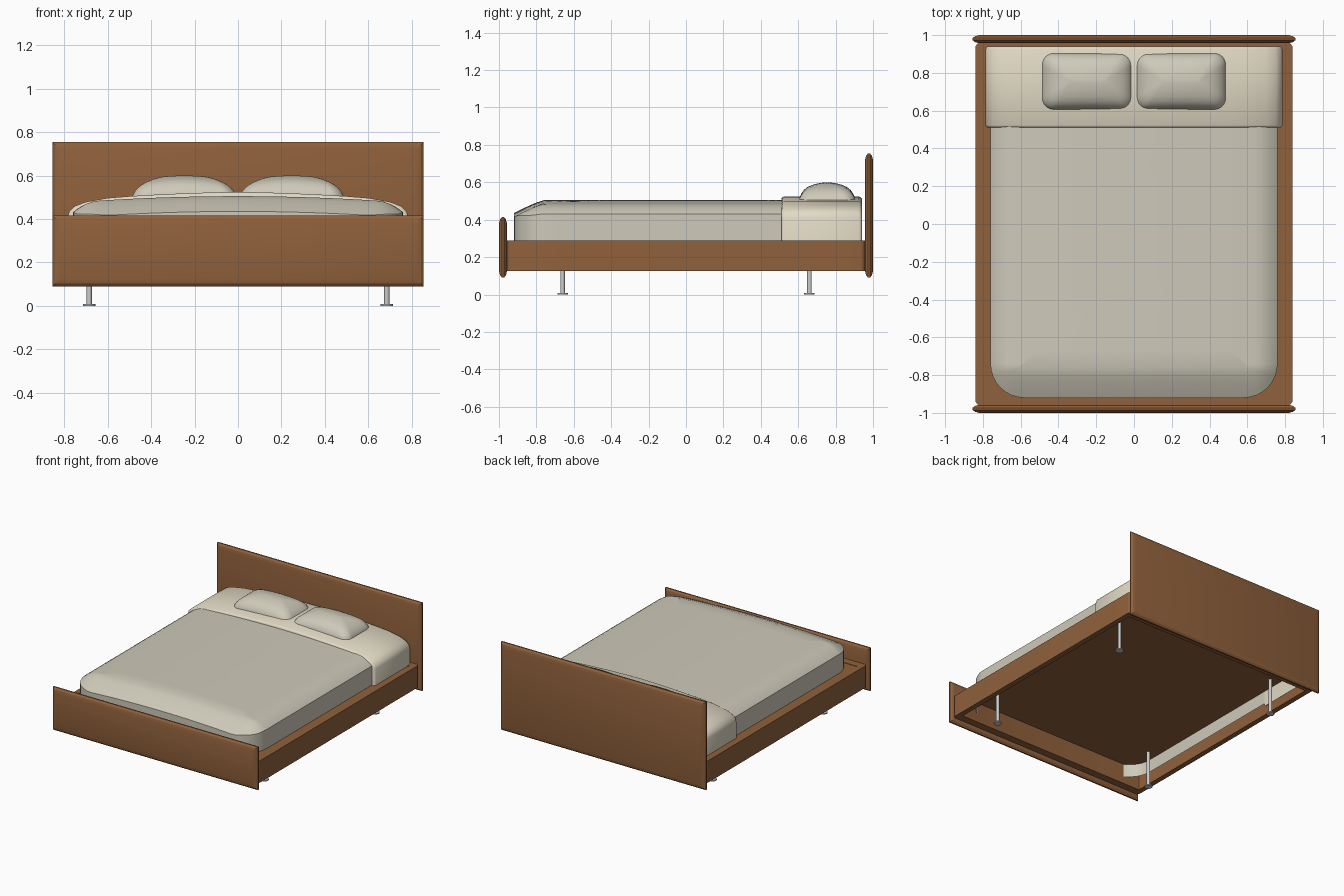
import bpy, bmesh
from math import sin, cos, pi, radians
from mathutils import Vector

if "Cube" in bpy.data.objects:
    bpy.data.objects.remove(bpy.data.objects["Cube"])


def material(name, rgb):
    m = bpy.data.materials.new(name)
    m.diffuse_color = (*rgb, 1)
    m.use_nodes = True
    m.node_tree.nodes["Principled BSDF"].inputs["Base Color"].default_value = m.diffuse_color
    return m


WOOD = material("wood", (0.28, 0.12, 0.045))
SHEET = material("sheet", (0.62, 0.59, 0.49))
CREAM = material("cream", (0.76, 0.70, 0.56))


def outline(x0, x1, y0, y1, r_back, r_front, arc=8, sub=10):
    """Rounded rectangle as a counter-clockwise list of (x, y)."""
    arcs = []
    for i, (x, y, r) in enumerate([(x1, y1, r_back), (x0, y1, r_back),
                                   (x0, y0, r_front), (x1, y0, r_front)]):
        sx, sy = (1 if x == x1 else -1), (1 if y == y1 else -1)
        arcs.append([Vector((x - sx * r + r * cos(a), y - sy * r + r * sin(a)))
                     for a in [(i + k / arc) * pi / 2 for k in range(arc + 1)]])
    pts = []
    for i, a in enumerate(arcs):
        nxt = arcs[(i + 1) % 4][0]
        pts += a + [a[-1].lerp(nxt, k / sub) for k in range(1, sub)]
    return pts


def loft(name, rings, mat, caps=(True, True), closed=False, angle=35):
    """Skin a series of equal closed rings."""
    bm = bmesh.new()
    rows = [[bm.verts.new(p) for p in ring] for ring in rings]
    pairs = list(zip(rows, rows[1:])) + ([(rows[-1], rows[0])] if closed else [])
    for a, b in pairs:
        n = len(a)
        for i in range(n):
            j = (i + 1) % n
            bm.faces.new((a[i], a[j], b[j], b[i]))
    if not closed:
        if caps[0]:
            bm.faces.new(rows[0][::-1])
        if caps[1]:
            bm.faces.new(rows[-1])
    bmesh.ops.recalc_face_normals(bm, faces=bm.faces)
    me = bpy.data.meshes.new(name)
    bm.to_mesh(me)
    bm.free()
    ob = bpy.data.objects.new(name, me)
    bpy.context.collection.objects.link(ob)
    if mat:
        me.materials.append(mat)
    bpy.ops.object.select_all(action='DESELECT')
    ob.select_set(True)
    bpy.context.view_layer.objects.active = ob
    bpy.ops.object.shade_smooth_by_angle(angle=radians(angle))
    return ob


# Headboard and footboard: upright panels with tapered edges
def board(name, y, z0, z1):
    half = [(0.035, 0.0215), (0.012, 0.015), (0.0, 0.005)]
    prof = [(d, -t) for d, t in half] + [(d, t) for d, t in half[::-1]]
    rings = [[(sx * (0.855 - d), y + t, z)
              for sx, z in ((-1, z0 + d), (1, z0 + d), (1, z1 - d), (-1, z1 - d))]
             for d, t in prof]
    loft(name, rings, WOOD, angle=20)


board("headboard", 0.9785, 0.09, 0.755)
board("footboard", -0.9785, 0.09, 0.415)

# Rail frame: hollow ring with rounded outer corners
outer = outline(-0.84, 0.84, -0.96, 0.96, 0.03, 0.03, sub=1)
inner = outline(-0.80, 0.80, -0.90, 0.90, 0.005, 0.005, sub=1)
loft("rail_frame", [[(p.x, p.y, z) for p in o] for o, z in
                    ((outer, 0.125), (outer, 0.29), (inner, 0.29), (inner, 0.125))],
     WOOD, closed=True)

# Base panel under the mattress
base = outline(-0.82, 0.82, -0.93, 0.93, 0.005, 0.005, arc=1, sub=1)
loft("base_panel", [[(p.x, p.y, z) for p in base] for z in (0.278, 0.287)], WOOD)

# Metal legs with flat feet
leg_profile = [(0.028, 0.0), (0.028, 0.008), (0.012, 0.009), (0.012, 0.28)]
for sx in (-1, 1):
    for sy in (-1, 1):
        rings = [[(sx * 0.685 + r * cos(k * pi / 12), sy * 0.66 + r * sin(k * pi / 12), z)
                  for k in range(24)] for r, z in leg_profile]
        loft("leg_%s_%s" % ("left" if sx < 0 else "right",
                            "front" if sy < 0 else "back"), rings, None)


# Mattress: crowned top that slopes down at the foot, open underneath
def mattress_height(x, y):
    side = max(0, 1 - (0.76 - abs(x)) / 0.12)
    foot = max(0, 1 - (y + 0.92) / 0.16)
    return 0.505 - 0.05 * x * x - 0.045 * side ** 2 - 0.07 * foot ** 1.2


def mattress_ring(d):
    return outline(-0.76 + d, 0.76 - d, -0.92 + d, 0.93 - d,
                   max(0.03 - d, 0.006), max(0.18 - d, 0.006), sub=16)


rings = [[(p.x, p.y, 0.18) for p in mattress_ring(0)]]
for d in (0, 0.008, 0.02, 0.04, 0.065, 0.09, 0.12, 0.16, 0.25, 0.4, 0.55, 0.7):
    rings.append([(p.x, p.y, mattress_height(p.x, p.y)) for p in mattress_ring(d)])
loft("mattress", rings, SHEET, caps=(False, True), angle=50)

# Folded blanket draped across the head end
half = [(0.785, 0.18), (0.785, 0.41), (0.776, 0.437), (0.75, 0.46), (0.70, 0.479),
        (0.60, 0.497), (0.50, 0.505), (0.40, 0.511), (0.25, 0.518), (0.10, 0.523)]
drape = half + [(0, 0.524)] + [(-x, z) for x, z in half[::-1]]
rings = []
for y, t in ((0.51, 0.012), (0.514, 0.005), (0.523, 0), (0.925, 0), (0.934, 0.004), (0.94, 0.012)):
    rings.append([(x * (1 - t), y, z - t) for x, z in drape] +
                 [(x * 0.968, y, z - 0.022) for x, z in drape[::-1]])
loft("blanket", rings, CREAM, angle=40)

# Two domed pillows
dome = [(0.012, 0.485), (0.0, 0.50), (0.003, 0.52), (0.012, 0.541), (0.026, 0.56),
        (0.045, 0.575), (0.07, 0.586), (0.10, 0.594), (0.125, 0.598), (0.145, 0.60)]
for side, cx in (("left", -0.247), ("right", 0.247)):
    rings = []
    for d, z in dome:
        o = outline(cx - 0.24 + d, cx + 0.24 - d, 0.605 + d, 0.905 - d,
                    max(0.06 - d * 0.4, 0.004) if d < 0.08 else (0.15 - d) * 0.4,
                    max(0.06 - d * 0.4, 0.004) if d < 0.08 else (0.15 - d) * 0.4)
        # sag towards the left and right ends
        rings.append([(p.x, p.y, z - 0.03 * (abs(p.x - cx) / 0.24) ** 2 * (z - 0.485) / 0.115)
                      for p in o])
    loft("pillow_" + side, rings, SHEET, angle=60)
